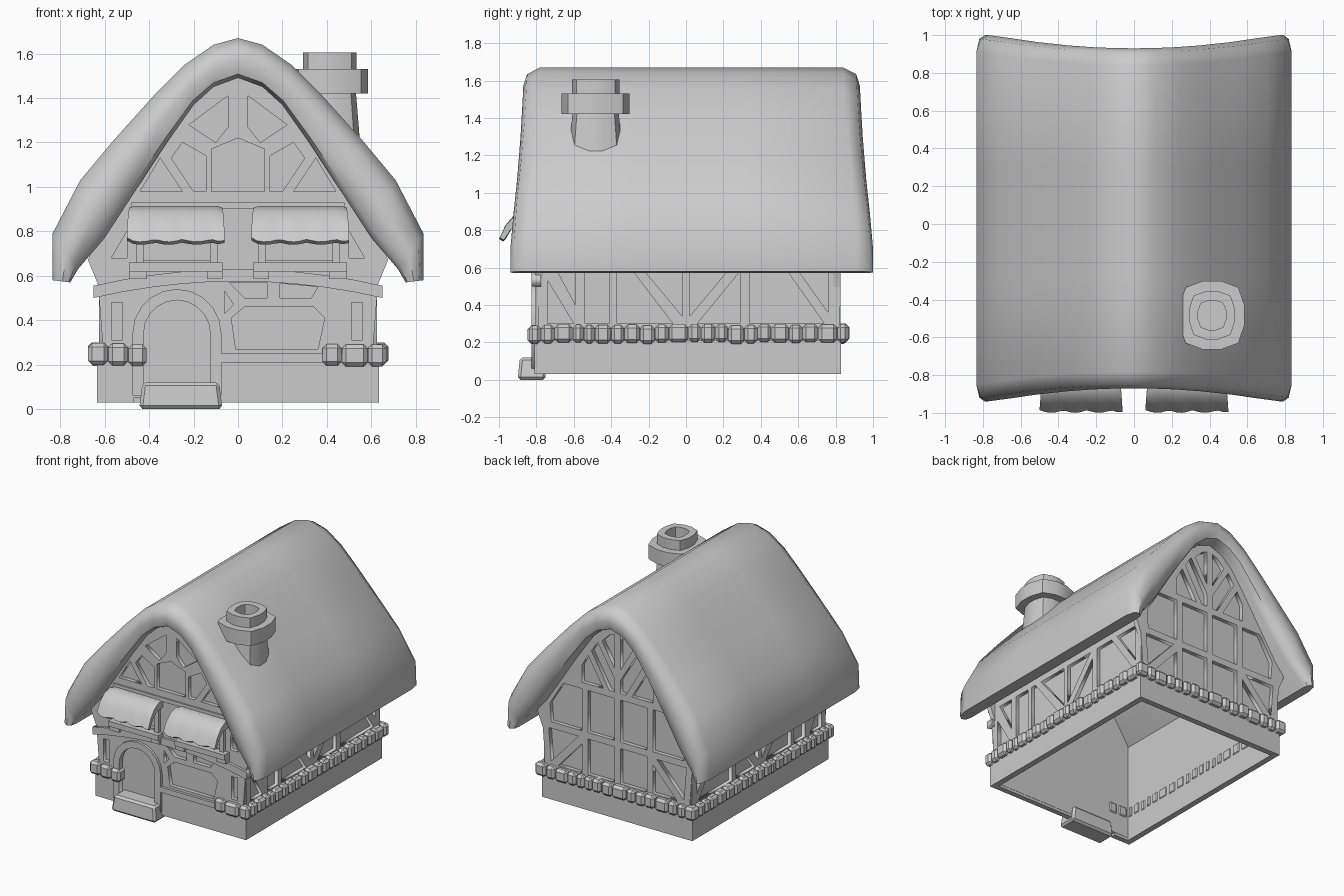
import bpy, bmesh, math, random
from mathutils import Matrix, Vector

if "Cube" in bpy.data.objects:
    bpy.data.objects.remove(bpy.data.objects["Cube"])
random.seed(4)
H = math.pi / 2


def finish(name, bm, smooth=None):
    bmesh.ops.recalc_face_normals(bm, faces=bm.faces[:])
    me = bpy.data.meshes.new(name)
    bm.to_mesh(me)
    bm.free()
    ob = bpy.data.objects.new(name, me)
    bpy.context.collection.objects.link(ob)
    if smooth:
        activate(ob)
        bpy.ops.object.shade_smooth_by_angle(angle=math.radians(smooth))
    return ob


def activate(ob):
    bpy.ops.object.select_all(action='DESELECT')
    ob.select_set(True)
    bpy.context.view_layer.objects.active = ob


def add_box(bm, x0, x1, y0, y1, z0, z1):
    m = Matrix.Translation(((x0 + x1) / 2, (y0 + y1) / 2, (z0 + z1) / 2)) @ \
        Matrix.Diagonal((x1 - x0, y1 - y0, z1 - z0, 1))
    return bmesh.ops.create_cube(bm, size=1, matrix=m)['verts']


def boxes(name, items, bevel=0):
    bm = bmesh.new()
    for b in items:
        add_box(bm, *b)
    if bevel:
        bmesh.ops.bevel(bm, geom=bm.edges[:], offset=bevel, segments=1, affect='EDGES')
    return finish(name, bm)


def plate(name, loops, depth, lo, side=False):
    """Flat outline with holes, facing y (or x when side), from lo to lo + depth."""
    cu = bpy.data.curves.new(name, 'CURVE')
    cu.dimensions, cu.fill_mode, cu.extrude = '2D', 'BOTH', depth / 2
    for pts in loops:
        sp = cu.splines.new('POLY')
        sp.points.add(len(pts) - 1)
        for p, (u, v) in zip(sp.points, pts):
            p.co = (u, v, 0, 1)
        sp.use_cyclic_u = True
    ob = bpy.data.objects.new(name, cu)
    bpy.context.collection.objects.link(ob)
    mid = lo + depth / 2
    ob.location = (mid, 0, 0) if side else (0, mid, 0)
    ob.rotation_euler = (H, 0, H if side else 0)
    activate(ob)
    bpy.ops.object.convert(target='MESH')
    return ob


def mirrored(loops):
    return loops + [[(-u, v) for u, v in l] for l in loops]


def rect(u0, u1, v0, v1):
    return [(u0, v0), (u1, v0), (u1, v1), (u0, v1)]


# Thatched roof: thick profile with rounded rims, swept front to back
OUT = [(0, 1.67), (.11, 1.64), (.24, 1.55), (.38, 1.41), (.56, 1.21), (.71, 1.03), (.835, .79), (.835, .58)]
INN = [(0, 1.49), (.11, 1.45), (.2, 1.37), (.32, 1.20), (.47, .97), (.6, .77), (.72, .63), (.755, .57)]
mix = lambda i, t: Vector(OUT[i]).lerp(Vector(INN[i]), t)
bm = bmesh.new()
rings = []
for s, i in [(-1, k) for k in range(7, 0, -1)] + [(1, k) for k in range(8)]:
    bx = min(mix(i, .5).x, .75)
    yf, yb = -.87 - .06 * (bx / .7) ** 2, .93 + .07 * (bx / .75) ** 2
    sect = [(0, yf + .09), (0, -.3), (0, .3), (0, yb - .09), (.2, yb - .02), (.55, yb), (.9, yb - .02),
            (1, yb - .07), (1, yf + .07), (.9, yf + .02), (.55, yf), (.2, yf + .02)]
    rings.append([bm.verts.new((s * mix(i, t).x, y, mix(i, t).y)) for t, y in sect])
for a, b in zip(rings, rings[1:]):
    for k in range(len(a)):
        j = (k + 1) % len(a)
        bm.faces.new((a[k], a[j], b[j], b[k]))
bm.faces.new(rings[0])
bm.faces.new(rings[-1])
finish('thatched_roof', bm, 50)

# Gable outline shared by the front and back walls
half = [(.61, .05), (.61, .3), (.63, .56), (.675, .67)] + [tuple(mix(i, .75)) for i in range(5, 0, -1)]
gable = half + [tuple(mix(0, .75))] + [(-u, v) for u, v in reversed(half)]


# Arched door opening
def arch(r, z0, top):
    c = top - r
    return [(-.275 + r, z0)] + [(-.275 + r * math.cos(a * math.pi / 10), c + r * math.sin(a * math.pi / 10))
                                for a in range(11)] + [(-.275 - r, z0)]


# Front wall timber frame with recessed panels
front = mirrored([
    [(.045, 1.41), (.045, 1.27), (.1, 1.2), (.22, 1.28)],
    [(.145, .98), (.2, .98), (.3, 1.13), (.25, 1.2), (.145, 1.14)],
    [(.25, .98), (.44, .98), (.35, 1.13)],
    rect(.11, .44, .67, .88),
    [(.5, .68), (.57, .68), (.5, .8)]])
front += [[(-.12, .98), (.12, .98), (.12, 1.17), (0, 1.22), (-.12, 1.17)],
          [(-.03, .41), (.03, .46), (.34, .46), (.39, .41), (.36, .27), (-.01, .27)],
          [(-.06, .53), (-.02, .47), (-.06, .43)],
          [(-.04, .57), (.13, .57), (.13, .5), (.03, .5)],
          [(.19, .565), (.36, .55), (.33, .5), (.19, .5)],
          rect(.51, .56, .31, .48), rect(-.57, -.52, .31, .48),
          arch(.17, .08, .51)]
plate('front_timber_frame', [gable] + front, .035, -.805)
plate('front_wall_panel', [gable], .006, -.774)
plate('door_frame', [arch(.2, .06, .54), arch(.15, .07, .49)], .04, -.825)

# Back wall timber frame
back = mirrored([
    rect(.025, .25, .3, .57), rect(.025, .25, .62, .94),
    [(.3, .3), (.5, .3), (.3, .52)], [(.56, .32), (.58, .57), (.33, .57)],
    [(.3, .62), (.56, .62), (.57, .76), (.46, .94), (.3, .94)],
    [(.025, .99), (.07, .99), (.22, 1.25), (.17, 1.33), (.025, 1.09)],
    [(.12, .99), (.3, .99), (.3, 1.12), (.25, 1.21)],
    [(.025, 1.17), (.13, 1.35), (.07, 1.41), (.025, 1.43)]])
plate('back_timber_frame', [gable] + back, .035, .79)
plate('back_wall_panel', [gable], .006, .788)

# Side wall timber frames
side = [[(-.74, .3), (-.6, .3), (-.74, .53)], [(-.72, .64), (-.59, .64), (-.59, .4)],
        rect(-.54, -.41, .3, .64), [(-.37, .3), (-.07, .3), (-.33, .64), (-.37, .64)],
        [(-.27, .64), (-.02, .64), (-.02, .34)], [(.02, .34), (.27, .64), (.02, .64)],
        [(.06, .3), (.29, .3), (.29, .58)],
        [(.34, .3), (.74, .3), (.5, .64), (.34, .64)], [(.56, .64), (.76, .64), (.76, .36)]]
wall = rect(-.79, .82, .05, .78)
for s, n in ((1, 'right'), (-1, 'left')):
    plate(n + '_timber_frame', [wall] + side, .03, .595 if s > 0 else -.625, True)
    plate(n + '_wall_panel', [wall], .006, s * .594 - .003, True)

# Foundation, open at the bottom
boxes('foundation', [(.59, .635, -.81, .83, .03, .21), (-.635, -.59, -.81, .83, .03, .21),
                     (-.6, .6, .785, .83, .03, .21), (-.6, -.47, -.81, -.77, .03, .21),
                     (-.08, .6, -.81, -.77, .03, .21)])

# Door step
bm = bmesh.new()
for v in add_box(bm, -.445, -.07, -.9, -.75, 0, .12):
    if v.co.z > .1:
        v.co.x = -.2575 + (v.co.x + .2575) * .92
        v.co.y += .012 if v.co.y < -.8 else 0
bmesh.ops.bevel(bm, geom=bm.edges[:], offset=.015, segments=1, affect='EDGES')
finish('door_step', bm)

# Curved beam across the front, and straight ledges
xs = [-.65 + .13 * k for k in range(11)]
bow = lambda x, t: t - .075 * (x / .65) ** 2
plate('front_bowed_beam', [[(x, bow(x, .575)) for x in xs] + [(x, bow(x, .63)) for x in reversed(xs)]],
      .05, -.825)
boxes('front_ledges', [(-.08, .48, -.825, -.78, .21, .25), (-.48, .48, -.815, -.78, .9, .93)])

# Upper windows: sill, brackets, frame bars
items = []
for s in (-1, 1):
    for a, b, y, z0, z1 in ((.07, .49, -.865, .62, .66), (.07, .14, -.85, .585, .62), (.41, .49, -.85, .585, .62),
                            (.09, .125, -.83, .66, .9), (.425, .46, -.83, .66, .9)):
        x0, x1 = sorted((s * a, s * b))
        items.append((x0, x1, y, -.78, z0, z1))
boxes('window_sills', items)

# Thatched awnings with scalloped edge
for s, n in ((-1, 'left'), (1, 'right')):
    bm = bmesh.new()
    rows = []
    path = [(-.79, .9), (-.85, .915), (-.91, .89), (-.955, .835), (-.985, .765),
            (-.965, .75), (-.93, .81), (-.88, .85), (-.79, .86)]
    for k in range(17):
        t = k / 16
        w = abs(math.sin(t * math.pi * 3.5))
        e = .75 if k in (0, 16) else 1
        x = s * .28 + (t - .5) * .42
        row = []
        for y, z in path:
            f = max(0, (-.86 - y) / .12)
            row.append(bm.verts.new((x + (t - .5) * .02 * f, y - .014 * w * f * e,
                                     .83 + (z - .83) * (.9 if e < 1 else 1) - .012 * w * f)))
        rows.append(row)
    for a, b in zip(rows, rows[1:]):
        for k in range(len(path)):
            j = (k + 1) % len(path)
            bm.faces.new((a[k], a[j], b[j], b[k]))
    bm.faces.new(rows[0])
    bm.faces.new(rows[-1])
    finish(n + '_awning', bm, 50)


# Rows of edging stones around the foot of the walls
def stone_row(bm, a, b, count, place):
    sizes = [random.uniform(.7, 1.3) for _ in range(count)]
    u = a
    for w in sizes:
        n = u + w * (b - a) / sum(sizes)
        j = random.uniform(-.005, .005)
        add_box(bm, *place(u + .001, n - .001, j), .197 + j, .295 + j)
        u = n


bm = bmesh.new()
for s in (-1, 1):
    stone_row(bm, -.84, .87, 22, lambda u, n, j: (*sorted((s * .585, s * (.672 + j))), u, n))
for a, b in ((-.585, -.41), (.38, .585)):
    stone_row(bm, a, b, 2, lambda u, n, j: (u, n, -.842 + j, -.76))
stone_row(bm, -.585, .585, 14, lambda u, n, j: (u, n, .78, .868 + j))
bmesh.ops.bevel(bm, geom=bm.edges[:], offset=.018, segments=1, affect='EDGES')
finish('edging_stones', bm)

# Chimney: stacked rounded-square rings (half width, height)
bm = bmesh.new()
prev = None
for r, z in ((.15, 1.1), (.14, 1.25), (.125, 1.42), (.183, 1.42), (.183, 1.53), (.128, 1.53),
             (.128, 1.605), (.078, 1.605), (.078, 1.5)):
    ring = []
    for k in range(12):
        a = (k + .5) * math.pi / 6
        c, d = math.cos(a), math.sin(a)
        m = r / (abs(c) ** 3.2 + abs(d) ** 3.2) ** (1 / 3.2)
        ring.append(bm.verts.new((.413 + m * c * .95, -.483 + m * d, z)))
    if prev:
        for k in range(12):
            j = (k + 1) % 12
            bm.faces.new((prev[k], prev[j], ring[j], ring[k]))
    prev = ring
bm.faces.new(prev)
finish('chimney', bm, 25)
